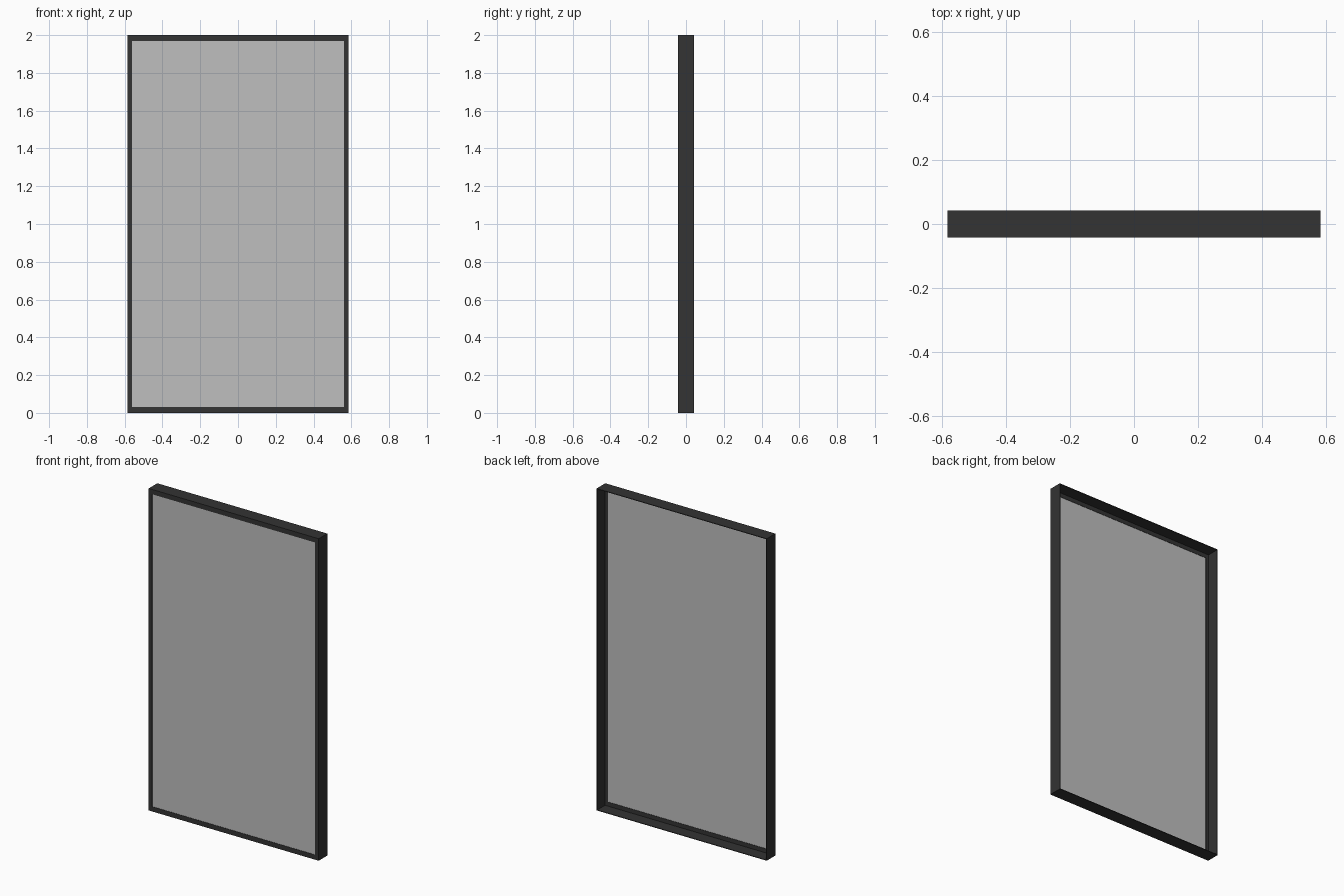
import bpy

cube = bpy.data.objects.get("Cube")
if cube:
    bpy.data.objects.remove(cube, do_unlink=True)

# Overall size
HALF_W, HALF_D, HEIGHT = 0.584, 0.042, 2.0
WALL = 0.004             # thin sheet around the rim
LIP_X, LIP_Z = 0.024, 0.03   # visible border widths
LIP_BACK = -0.034        # rear of the front lip


def material(name, value):
    mat = bpy.data.materials.new(name)
    mat.use_nodes = True
    colour = (value, value, value, 1)
    mat.diffuse_color = colour
    mat.node_tree.nodes["Principled BSDF"].inputs["Base Color"].default_value = colour
    return mat


def box(name, low, high, mat):
    centre = [(a + b) / 2 for a, b in zip(low, high)]
    bpy.ops.mesh.primitive_cube_add(size=1, location=centre)
    obj = bpy.context.object
    obj.name = name
    obj.scale = [b - a for a, b in zip(low, high)]
    bpy.ops.object.transform_apply(location=False, rotation=False, scale=True)
    obj.data.materials.append(mat)
    return obj


def border(name, y0, y1, inset, side, rail, mat):
    """Four bars around a rectangle, inset from the outer edge."""
    w, low, high = HALF_W - inset, inset, HEIGHT - inset
    box(name + "_bottom", (-w, y0, low), (w, y1, low + rail), mat)
    box(name + "_top", (-w, y0, high - rail), (w, y1, high), mat)
    for label, a, b in (("right", -w, side - w), ("left", w - side, w)):
        box(name + "_" + label, (a, y0, low + rail), (b, y1, high - rail), mat)


charcoal = material("charcoal", 0.033)
grey = material("pale_grey", 0.52)

# Outer rim, open at the back
border("rim", -HALF_D, HALF_D, 0, WALL, WALL, charcoal)
# Narrow lip that holds the panel at the front
border("lip", -HALF_D, LIP_BACK, WALL, LIP_X - WALL, LIP_Z - WALL, charcoal)
# Flat panel filling the opening
box("panel", (LIP_X - HALF_W, -0.040, LIP_Z),
    (HALF_W - LIP_X, -0.036, HEIGHT - LIP_Z), grey)
